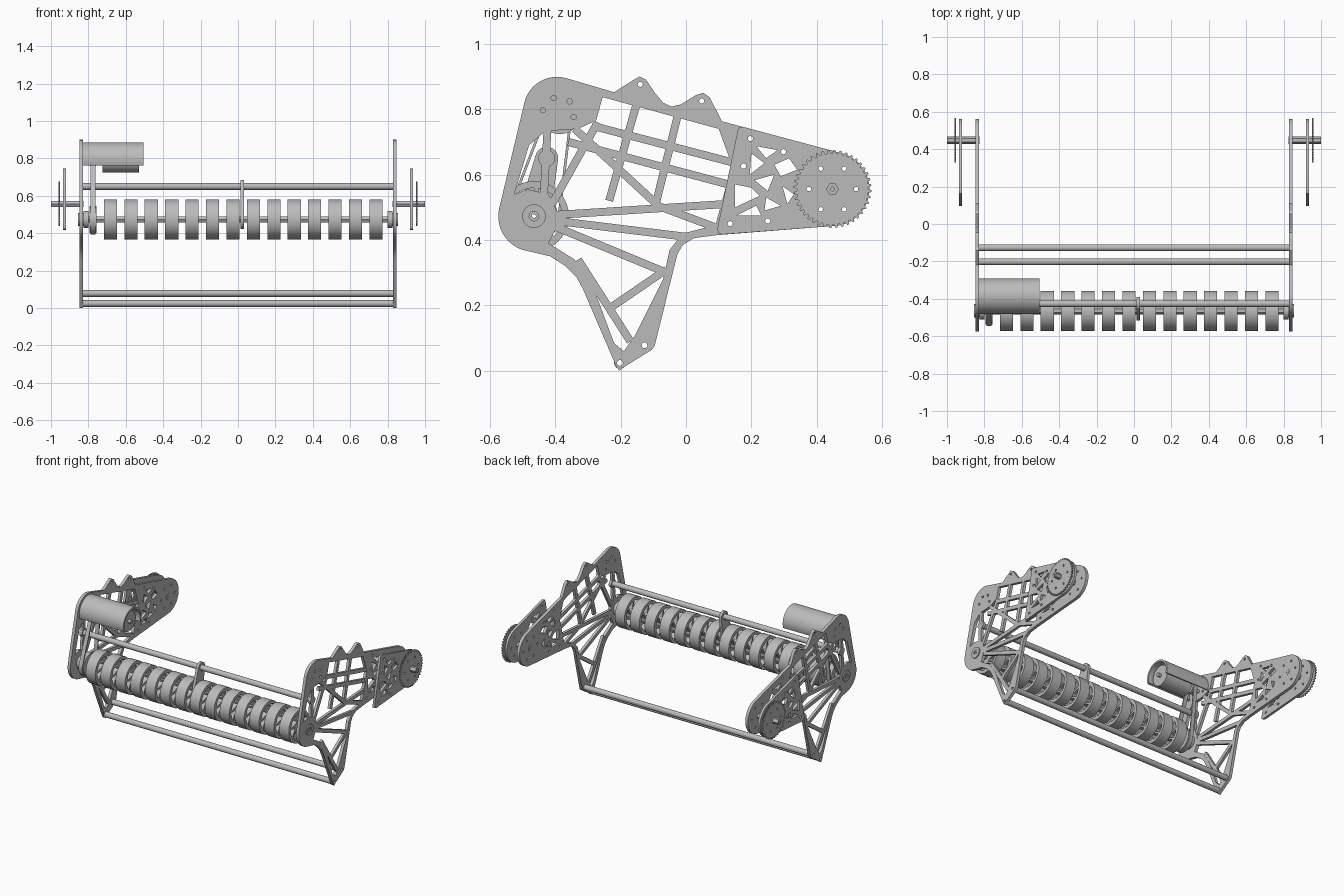
import bpy, bmesh
from math import sin, cos, radians, atan2, acos, hypot, pi
from mathutils import Matrix, Vector

if "Cube" in bpy.data.objects:
    bpy.data.objects.remove(bpy.data.objects["Cube"])

grey = bpy.data.materials.new("plain grey")
grey.use_nodes = True
grey.diffuse_color = (0.5, 0.5, 0.5, 1)
grey.node_tree.nodes["Principled BSDF"].inputs["Base Color"].default_value = (0.5, 0.5, 0.5, 1)
made = []

# Profiles are (y, z) in hundredths; they are extruded along x
TO_SIDE = Matrix(((0, 0, 1, 0), (1, 0, 0, 0), (0, 1, 0, 0), (0, 0, 0, 1)))


def arc(c, r, a0, a1, n=12):
    steps = [radians(a0 + (a1 - a0) * i / n) for i in range(n + 1)]
    return [(c[0] + r * cos(a), c[1] + r * sin(a)) for a in steps]


def circle(c, r, n=24):
    return arc(c, r, 0, 360, n)[:-1]


def hull(c1, r1, c2, r2):
    """Outline wrapped around two circles."""
    dy, dz = c2[0] - c1[0], c2[1] - c1[1]
    a = atan2(dz, dy) * 180 / pi
    b = acos((r1 - r2) / hypot(dy, dz)) * 180 / pi
    return arc(c1, r1, a + b, a - b + 360, 24) + arc(c2, r2, a - b, a + b, 16)


def add(name, mesh, x=0):
    ob = bpy.data.objects.new(name, mesh)
    ob.location.x = x
    bpy.context.collection.objects.link(ob)
    made.append(ob)
    return ob


def finish(name, bm):
    mesh = bpy.data.meshes.new(name)
    bmesh.ops.recalc_face_normals(bm, faces=bm.faces)
    bm.to_mesh(mesh)
    bm.free()
    mesh.materials.append(grey)
    return mesh


def profile_mesh(name, loops, thick):
    """First loop is the outline, the others are holes."""
    cu = bpy.data.curves.new(name, "CURVE")
    cu.dimensions = "2D"
    cu.fill_mode = "BOTH"
    cu.extrude = thick / 2
    for loop in loops:
        sp = cu.splines.new("POLY")
        sp.points.add(len(loop) - 1)
        for p, (u, v) in zip(sp.points, loop):
            p.co = (u / 100, v / 100, 0, 1)
        sp.use_cyclic_u = True
    tmp = bpy.data.objects.new(name, cu)
    raw = bpy.data.meshes.new_from_object(tmp)
    bm = bmesh.new()
    bm.from_mesh(raw)
    bpy.data.objects.remove(tmp)
    bpy.data.curves.remove(cu)
    bpy.data.meshes.remove(raw)
    bmesh.ops.remove_doubles(bm, verts=bm.verts, dist=0.00002)
    bm.transform(TO_SIDE)
    return finish(name, bm)


def solid(name, loops, x0, x1):
    return add(name, profile_mesh(name, loops, abs(x1 - x0)), (x0 + x1) / 2)


def tube(name, c, r, hole, x0, x1, n=24):
    return solid(name, [circle(c, r, n), circle(c, hole, 12)], x0, x1)


def bars(name, segments, width, thick, x):
    """Flat struts between pairs of points."""
    bm = bmesh.new()
    for a, b in segments:
        a, b = Vector((0, *a)) / 100, Vector((0, *b)) / 100
        d = b - a
        m = (Matrix.Translation((a + b) / 2) @ Matrix.Rotation(atan2(d.z, d.y), 4, "X")
             @ Matrix.Diagonal((thick, d.length, width, 1)))
        bmesh.ops.create_cube(bm, size=1, matrix=m)
    return add(name, finish(name, bm), x)


# Main centres
ROLLER, MOTOR, TIE, AXLE = (-46.5, 47.3), (-38.6, 79.2), (-42.6, 65), (44.8, 55.6)
FOOT_BACK, FOOT_FRONT = (-12.7, 7.8), (-20.2, 2.4)

# Side plate outline, clockwise from the roller corner
outline = (
    arc(ROLLER, 10.9, 250, 168) + arc((-39.5, 79.7), 10.2, 168, 75)
    + [(-22, 85.2), (-16, 89), (-14.2, 90), (-12.2, 89), (-9.5, 85), (-7, 82), (-4.5, 80.8),
       (-1.5, 81.5), (3, 84.3), (5.3, 85), (7.2, 83.7), (11, 76.3)]
    + arc(AXLE, 11.3, 75, -85, 20)
    + [(9.5, 41.5), (2.5, 40.6), (-1, 38.5), (-2.6, 35.7), (-9.6, 7.6), (-10.5, 6.4),
       (-19.5, 0.8), (-20.3, 0), (-21.2, 1), (-31.5, 25), (-33.5, 28.7), (-36.8, 32), (-41.5, 35)])
opening = [(-25.5, 83.7), (10, 74), (14, 63), (9, 44.5), (-1, 42), (-5, 37), (-7, 28), (-15.5, 11),
           (-19, 6), (-22, 8.5), (-28.5, 26), (-34, 34), (-42, 39), (-40, 43), (-39.5, 49),
           (-42, 54), (-48.5, 55.5), (-52.5, 54), (-48, 69), (-43, 73.3), (-33, 74), (-27.5, 76.5)]
struts = [((-15, 82), (-23.5, 52)), ((-2.3, 79), (-9.5, 50)), ((-27, 74.5), (14, 63.8)),
          ((-36, 70), (13, 57)), ((-41, 47.6), (12, 51)), ((-41, 46), (0, 41)),
          ((-41, 44.5), (-6, 30)), ((-23.5, 19), (-6, 31)), ((-33, 34), (-17, 9)),
          ((-43.5, 53), (-42.3, 75)), ((-41, 51), (-27, 76)), ((-34, 74), (-9, 51)),
          ((-10, 51), (10, 43.5))]

# Truss windows and bolt holes shared by both plates around the axle
truss = [[(21.5, 68.7), (28, 67.5), (24.5, 65)], [(20, 66.5), (24, 63.5), (19.5, 60)],
         [(27, 63), (31.5, 65), (34, 61.5), (29, 59.5)], [(21, 58.3), (27, 60), (25, 55)],
         [(15, 57), (20, 56), (22.5, 53.5), (15, 50)], [(29.5, 56.5), (33, 54), (31, 51)],
         [(24.5, 53), (29, 50.5), (24, 49)], [(15.5, 47.5), (21.5, 50.5), (23, 47.5)]]
bolts = [circle(p, 0.8, 12) for p in
         [(19.7, 71), (29.8, 67), (17.6, 62.6), (25, 45.8), (13.5, 45)]]
hub_bolts = [circle(p, 0.7, 10) for p in arc(AXLE, 7.2, 0, 300, 5)]
plate_bolts = [circle(p, 0.8, 12) for p in
               [(-40.5, 83.4), (-35.6, 82.4), (-43.8, 79.7), (-34.4, 77.6), (-14, 87.6), (4.8, 82.5)]]
foot_holes = [circle(p, 0.9, 12) for p in (FOOT_BACK, FOOT_FRONT)]

outer_outline = ([(15.8, 73.5), (16.3, 74.4), (17.5, 74.6)] + arc(AXLE, 11.3, 75, -85, 20)
                 + [(11, 41.7), (9.8, 42.2), (9.6, 43.5)])

# Sprocket profile
TEETH = 40
sprocket = []
for i in range(TEETH):
    for f, r in ((0, 10.9), (0.3, 10.9), (0.5, 11.9), (0.8, 11.9)):
        sprocket += arc(AXLE, r, (i + f) * 360 / TEETH, 0, 1)[:1]

for side, s in (("left", 1), ("right", -1)):
    solid(side + "_side_plate", [outline, opening, circle(ROLLER, 3.6)] + truss + bolts + hub_bolts
          + plate_bolts + foot_holes, s * 0.828, s * 0.848)
    bars(side + "_plate_struts", struts, 0.024, 0.018, s * 0.838)
    tube(side + "_tie_boss", TIE, 2.6, 0.9, s * 0.8285, s * 0.8475)
    solid(side + "_outer_plate", [outer_outline] + truss + bolts + hub_bolts, s * 0.92, s * 0.936)
    solid(side + "_sprocket", [sprocket] + hub_bolts, s * 0.951, s * 0.959)
    tube(side + "_axle", AXLE, 1.9, 0.6, s * 0.826, s, 6)
    # Roller bearing and collar
    tube(side + "_bearing", ROLLER, 3.6, 1.5, s * 0.815, s * 0.855)
    tube(side + "_collar", ROLLER, 4.6, 1.5, s * 0.798, s * 0.826)

# Cross members
tube("upper_tie_tube", TIE, 1.8, 0.9, -0.83, 0.83)
tube("back_foot_tube", FOOT_BACK, 1.8, 0.9, -0.83, 0.83)
tube("front_foot_tube", FOOT_FRONT, 1.8, 0.9, -0.83, 0.83)
tube("roller_shaft", ROLLER, 1.9, 0.6, -0.85, 0.85, 6)

# Roller wheels with slanted spokes
windows = []
for i in range(8):
    a = i * 45
    windows.append(arc(ROLLER, 8.6, a, a + 36, 6) + arc(ROLLER, 4.4, a + 8, a - 18, 4))
wheel = profile_mesh("roller_wheel", [circle(ROLLER, 10.7, 40), circle(ROLLER, 1.7, 6)] + windows, 0.07)
for i in range(14):
    add("roller_wheel", wheel, -0.682 + i * 0.1092)

# Centre hanger between tie tube and shaft
solid("centre_hanger", [hull(ROLLER, 5, TIE, 3.5), circle(ROLLER, 1.9), circle(TIE, 1.8)], 0.014, 0.032)

# Motor under a half-round cover
cover = arc(MOTOR, 9.4, -18, 198, 32) + arc(MOTOR, 8.2, 198, -18, 32)
solid("motor_cover", [cover], -0.828, -0.505)
solid("motor_body", [circle(MOTOR, 6.8, 32)], -0.725, -0.53)
solid("motor_shaft", [circle(MOTOR, 1.2, 16)], -0.83, -0.51)

# Belt drive
solid("drive_belt", [hull(ROLLER, 8, MOTOR, 4), hull(ROLLER, 7.2, MOTOR, 3.2)], -0.788, -0.762)
tube("roller_pulley", ROLLER, 7.3, 1.7, -0.793, -0.757, 32)
tube("motor_pulley", MOTOR, 3.3, 1.1, -0.791, -0.759)

bpy.ops.object.select_all(action="DESELECT")
for ob in made:
    ob.select_set(True)
bpy.context.view_layer.objects.active = made[0]
bpy.ops.object.shade_smooth_by_angle(angle=radians(25))
